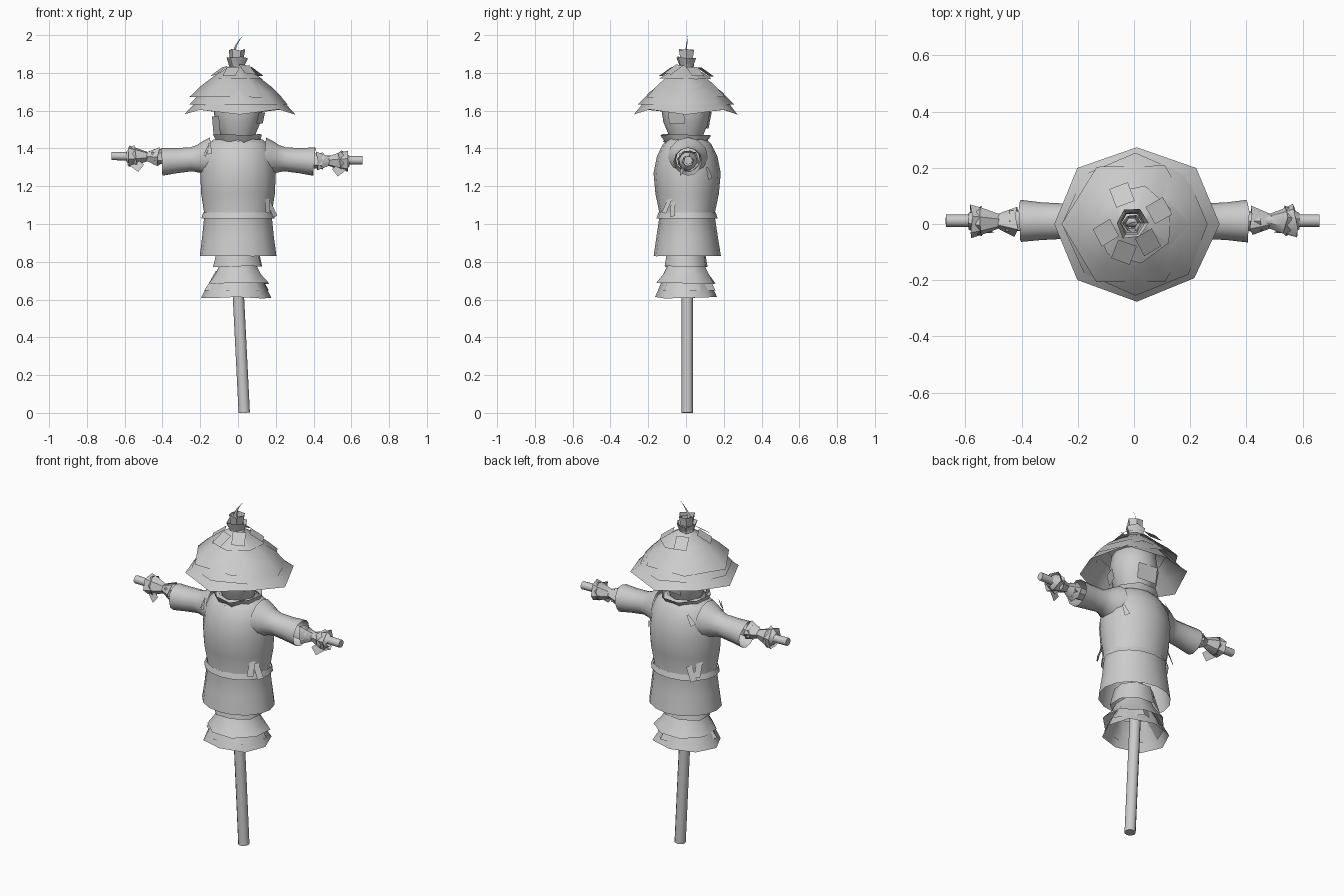
import bpy, bmesh, random
from math import cos, sin, pi, radians
from mathutils import Matrix, Vector

random.seed(4)
cube = bpy.data.objects.get("Cube")
if cube:
    bpy.data.objects.remove(cube)

mat = bpy.data.materials.new("pale grey")
mat.use_nodes = True
grey = (0.6, 0.6, 0.6, 1)
mat.diffuse_color = grey
mat.node_tree.nodes["Principled BSDF"].inputs["Base Color"].default_value = grey


def finish(name, bm, smooth=35):
    me = bpy.data.meshes.new(name)
    bm.to_mesh(me)
    bm.free()
    me.materials.append(mat)
    ob = bpy.data.objects.new(name, me)
    bpy.context.collection.objects.link(ob)
    bpy.ops.object.select_all(action='DESELECT')
    ob.select_set(True)
    bpy.context.view_layer.objects.active = ob
    bpy.ops.object.shade_smooth_by_angle(angle=radians(smooth))
    return ob


def shell(name, profile, n=8, at=(0, 0, 0), rot=None, jag=0.0, phase=0.0,
          droop=0.0, cap=False, smooth=55):
    """Loft rings of (height, x radius, y radius); the first ring may be ragged."""
    bm = bmesh.new()
    m = Matrix.Translation(at) @ (rot or Matrix())
    rings = []
    for i, (z, rx, ry) in enumerate(profile):
        ring = []
        for k in range(n):
            a = phase + 2 * pi * k / n
            s, dz = 1, 0
            if i == 0:
                s += random.uniform(-jag, jag)
                dz = random.uniform(-jag, jag) * 0.1 - droop * (k % 2 == 0)
            ring.append(bm.verts.new(m @ Vector((rx * s * cos(a), ry * s * sin(a), z + dz))))
        rings.append(ring)
    up = profile[-1][0] > profile[0][0]
    for lo, hi in zip(rings, rings[1:]):
        for k in range(n):
            j = (k + 1) % n
            f = (lo[k], lo[j], hi[j], hi[k])
            bm.faces.new(f if up else f[::-1])
    if cap:
        bm.faces.new(rings[0][::-1] if up else rings[0])
        bm.faces.new(rings[-1] if up else rings[-1][::-1])
    return finish(name, bm, smooth)


def round_shell(name, profile, **kw):
    return shell(name, [(z, r, r) for z, r in profile], **kw)


def rod(name, a, b, r, n=12):
    a, b = Vector(a), Vector(b)
    d = b - a
    rot = d.to_track_quat('Z', 'Y').to_matrix().to_4x4()
    return round_shell(name, [(0, r), (d.length, r)], n=n, at=a, rot=rot, cap=True)


def scrap(name, at, normal, w, h, spin=0.0, taper=1.0):
    """Flat cloth or straw scrap facing along normal."""
    bm = bmesh.new()
    rot = Vector(normal).to_track_quat('Z', 'Y').to_matrix().to_4x4()
    m = Matrix.Translation(at) @ rot @ Matrix.Rotation(radians(spin), 4, 'Z')
    pts = ((-w, -h), (w, -h), (w * taper, h), (-w * taper, h))
    bm.faces.new([bm.verts.new(m @ Vector((x / 2, y / 2, 0))) for x, y in pts])
    return finish(name, bm)


# Wooden pole and crossbar
rod("pole", (0.033, 0.007, 0), (-0.032, 0.007, 1.3), 0.03)
rod("crossbar", (-0.67, 0.012, 1.36), (0.66, 0.012, 1.337), 0.022)

# Straw layers below the tunic
shell("straw_skirt_top", [(0.775, 0.14, 0.12), (0.88, 0.11, 0.1)], jag=0.05, phase=0.3)
shell("straw_skirt_middle", [(0.685, 0.172, 0.165), (0.735, 0.13, 0.13), (0.79, 0.1, 0.1)],
      jag=0.04, phase=0.4)
shell("straw_skirt_bottom", [(0.61, 0.192, 0.165), (0.68, 0.15, 0.135), (0.75, 0.11, 0.1)],
      n=8, at=(-0.008, 0, 0), jag=0.04)
shell("straw_skirt_lining", [(0.65, 0.175, 0.16), (0.75, 0.11, 0.11)],
      n=6, jag=0.05, phase=0.2)

# Tunic and belt
shell("tunic", [(0.83, 0.203, 0.178), (0.93, 0.19, 0.163), (1.05, 0.178, 0.145),
                (1.16, 0.195, 0.168), (1.27, 0.2, 0.178), (1.36, 0.19, 0.16),
                (1.42, 0.165, 0.13), (1.447, 0.13, 0.105), (1.452, 0.08, 0.08)],
      n=16, at=(0, 0.006, 0), jag=0.01)
shell("belt", [(1.03, 0.194, 0.162), (1.06, 0.184, 0.152)], n=16, at=(0, 0.006, 0))
for x, y, side in ((0.168, -0.085, 1), (-0.145, 0.125, -1)):
    for k in (-1, 1):
        scrap("belt_tail", (x + 0.012 * k, y + 0.015 * k, 1.088 - 0.01 * k),
              (side, -side, 0.5), 0.035, 0.085, 14 * k, 0.9)

# Sleeves and straw hands, left and right
for side, s in (("left", 1), ("right", -1)):
    rot = Matrix.Rotation(s * pi / 2, 4, 'Y')
    drop = Matrix.Rotation(s * (pi / 2 + 0.08), 4, 'Y')
    zc = 1.345 - 0.012 * s
    round_shell(f"{side}_sleeve", [(0.405, 0.074), (0.33, 0.067), (0.25, 0.063),
                                   (0.21, 0.074), (0.18, 0.091), (0.14, 0.108)],
                n=12, at=(0, 0.01, 1.362), rot=drop, jag=0.03)
    for part, prof, turn in (("wrist_straw", [(0.45, 0.043), (0.36, 0.034)], 0),
                             ("cuff_straw", [(0.42, 0.053), (0.485, 0.026)], 0.5),
                             ("hand_straw", [(0.575, 0.06), (0.53, 0.045), (0.48, 0.026)], 0.3),
                             ("hand_tips", [(0.54, 0.058), (0.59, 0.03)], 0.8)):
        round_shell(f"{side}_{part}", prof, n=6, at=(0, 0.01, zc), rot=rot,
                    jag=0.1, phase=turn)
    scrap(f"{side}_hand_scrap", (0.535 * s, -0.02, zc - 0.045), (0.3 * s, -1, 0.3),
          0.06, 0.05, 35 * s)

# Collar and head
shell("collar", [(1.472, 0.135, 0.14), (1.415, 0.11, 0.1)], n=8, jag=0.05, phase=0.3)
shell("scarf", [(1.43, 0.135, 0.125), (1.465, 0.1, 0.1)], n=8, jag=0.05)
round_shell("head", [(1.42, 0.075), (1.48, 0.095), (1.54, 0.12), (1.62, 0.132),
                     (1.7, 0.12), (1.75, 0.05)], n=12)
scrap("head_patch", (0.12, -0.05, 1.56), (1, -0.4, -0.25), 0.09, 0.06)
scrap("head_flap", (-0.115, -0.04, 1.52), (-1, -0.4, -0.1), 0.1, 0.1)
scrap("neck_flap", (0.01, 0.122, 1.55), (0.1, 1, -0.2), 0.12, 0.09)

# Layered straw hat, each layer stepping out over the one below
shell("hat_brim", [(1.605, 0.295, 0.278), (1.655, 0.225, 0.215), (1.70, 0.18, 0.17)],
      n=8, at=(0.01, 0, 0), jag=0.02, droop=0.025)
shell("hat_middle", [(1.632, 0.262, 0.25), (1.70, 0.2, 0.19), (1.74, 0.14, 0.135)],
      n=8, at=(0.005, 0, 0), jag=0.02)
shell("hat_crown", [(1.672, 0.243, 0.238), (1.73, 0.185, 0.18), (1.778, 0.122, 0.12),
                    (1.835, 0.035, 0.035)], n=6, at=(-0.012, 0, 0), jag=0.015)
shell("hat_cap", [(1.768, 0.14, 0.138), (1.84, 0.03, 0.03)], n=7, jag=0.04, phase=0.4)
for a, r in ((27, 0.105), (110, 0.11), (198, 0.1), (253, 0.105), (310, 0.085)):
    d = Vector((cos(radians(a)), sin(radians(a)), 0))
    scrap("hat_straw_tab", d * r + Vector((-0.005, 0, 1.865 - 0.55 * r)),
          d + Vector((0, 0, 1.5)), 0.07, 0.085, random.uniform(-12, 12))

# Topknot with a curled wisp
for part, prof in (("base", [(1.877, 0.058), (1.82, 0.034)]),
                   ("tie", [(1.83, 0.045), (1.865, 0.04)]),
                   ("tuft", [(1.922, 0.043), (1.87, 0.037)]),
                   ("core", [(1.905, 0.032), (1.83, 0.02)])):
    round_shell(f"topknot_{part}", prof, n=6, at=(-0.008, 0.003, 0), jag=0.1)
bm = bmesh.new()
rows = []
for k in range(7):
    t = k / 6
    w = 0.011 * (1 - t)
    c = Vector((-0.025 + 0.055 * t ** 2.2, 0.015 * t - 0.005, 1.86 + 0.14 * t ** 0.85))
    rows.append([bm.verts.new(c + Vector((e * w, e * w * 0.6, 0))) for e in (-1, 1)])
for p, q in zip(rows, rows[1:]):
    bm.faces.new((p[0], p[1], q[1], q[0]))
finish("topknot_wisp", bm)

# Torn cloth scraps on the tunic
for at, nrm, spin in (((-0.15, -0.105, 1.40), (-0.7, -1, 0.5), 15),
                      ((-0.165, -0.1, 1.39), (-1, -0.6, 0.3), -20),
                      ((0.16, 0.12, 1.27), (1, 0.8, 0), 20),
                      ((-0.12, 0.13, 1.385), (-0.6, 1, 0.5), 30)):
    scrap("torn_scrap", at, nrm, 0.03, 0.065, spin, 0.4)
